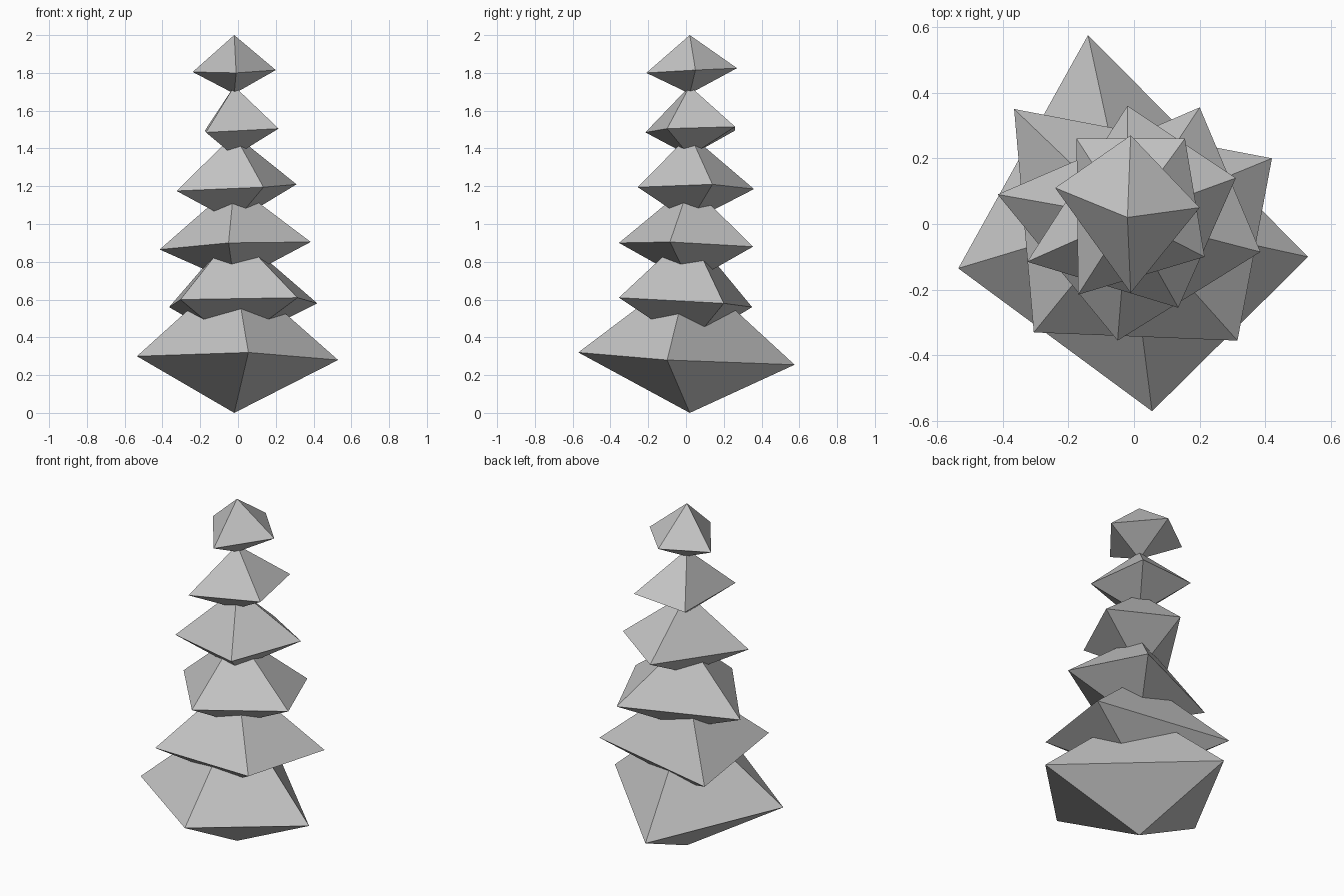
import bpy
import bmesh

default_cube = bpy.data.objects.get("Cube")
if default_cube:
    bpy.data.objects.remove(default_cube, do_unlink=True)

# One plain grey for the whole stack
grey = bpy.data.materials.new("plain_grey")
grey.use_nodes = True
colour = (0.55, 0.55, 0.55, 1)
grey.diffuse_color = colour
grey.node_tree.nodes["Principled BSDF"].inputs["Base Color"].default_value = colour

AXIS_X, AXIS_Y = -0.02, 0.02


def add_tier(name, bottom, top, corners):
    """Faceted double pyramid: two tips on the shared axis and a ring of corners."""
    bm = bmesh.new()
    low_tip = bm.verts.new((AXIS_X, AXIS_Y, bottom))
    high_tip = bm.verts.new((AXIS_X, AXIS_Y, top))
    ring = [bm.verts.new(corner) for corner in corners]
    for current, following in zip(ring, ring[1:] + ring[:1]):
        bm.faces.new((current, following, high_tip))
        bm.faces.new((following, current, low_tip))
    bmesh.ops.recalc_face_normals(bm, faces=bm.faces[:])
    mesh = bpy.data.meshes.new(name)
    bm.to_mesh(mesh)
    bm.free()
    mesh.materials.append(grey)
    tier = bpy.data.objects.new(name, mesh)
    bpy.context.collection.objects.link(tier)
    return tier


# Tiers from the ground up, corners running counter-clockwise
add_tier("base_tier", 0, 0.765,
         [(0.53, -0.1, 0.28), (-0.14, 0.575, 0.255),
          (-0.535, -0.135, 0.3), (0.055, -0.57, 0.32)])
add_tier("second_tier", 0.36, 0.96,
         [(0.42, 0.2, 0.58), (-0.365, 0.35, 0.56),
          (-0.305, -0.33, 0.6), (0.315, -0.355, 0.61)])
add_tier("third_tier", 0.69, 1.21,
         [(0.385, -0.085, 0.905), (0.2, 0.355, 0.88),
          (-0.415, 0.09, 0.865), (-0.05, -0.355, 0.9)])
add_tier("fourth_tier", 1.01, 1.475,
         [(0.31, 0.14, 1.21), (-0.02, 0.36, 1.185),
          (-0.325, -0.115, 1.175), (0.135, -0.255, 1.195)])
add_tier("fifth_tier", 1.36, 1.73,
         [(0.215, -0.1, 1.505), (0.155, 0.26, 1.515),
          (-0.175, 0.26, 1.495), (-0.17, -0.215, 1.485)])
add_tier("top_tier", 1.69, 2,
         [(0.2, 0.05, 1.815), (-0.01, 0.27, 1.825),
          (-0.24, 0.11, 1.805), (-0.01, -0.21, 1.8)])
